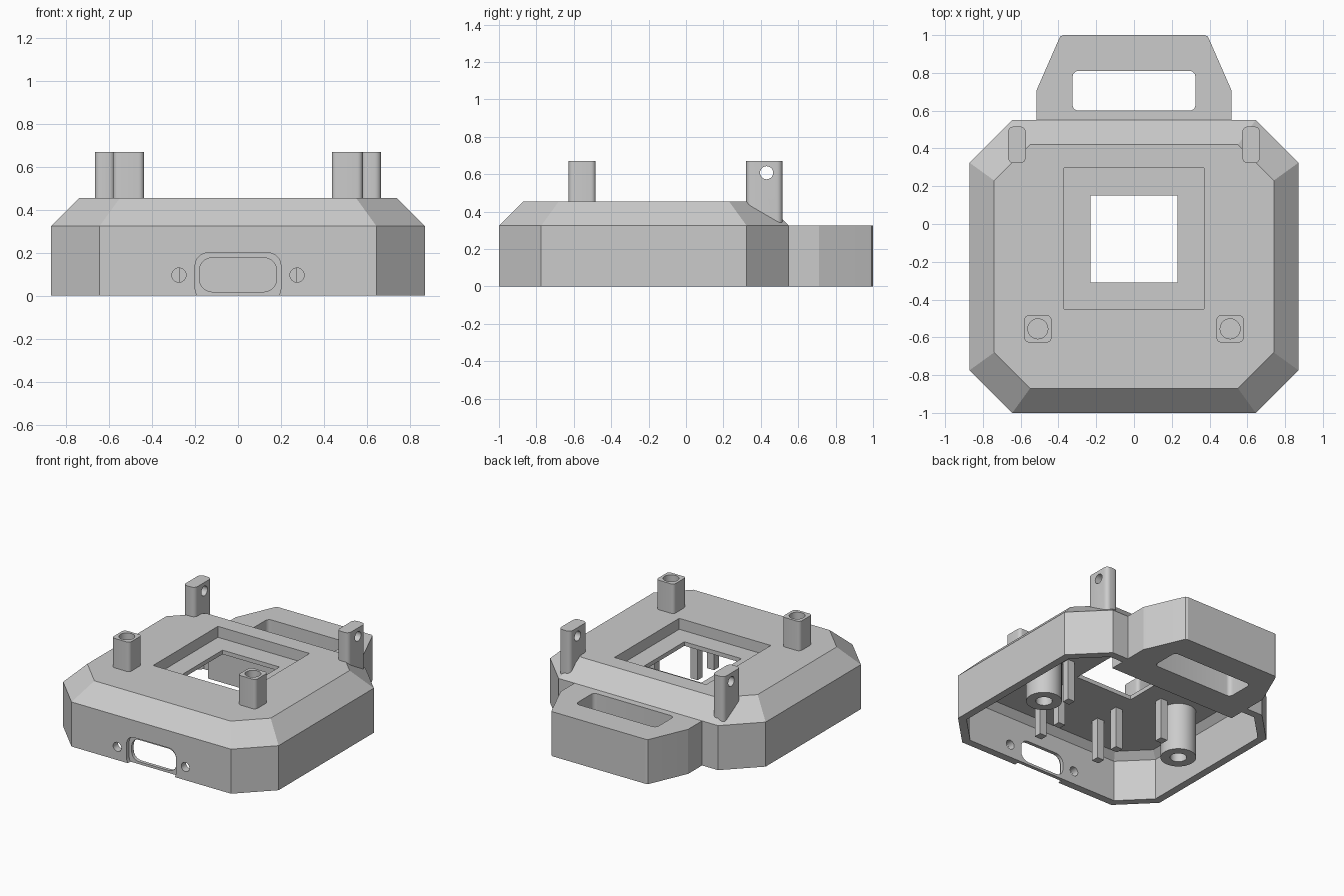
import bpy, bmesh, math

if "Cube" in bpy.data.objects:
    bpy.data.objects.remove(bpy.data.objects["Cube"])

grey = bpy.data.materials.new("plain_grey")
grey.diffuse_color = (0.6, 0.6, 0.6, 1)
grey.use_nodes = True
grey.node_tree.nodes["Principled BSDF"].inputs["Base Color"].default_value = grey.diffuse_color


def loft(name, rings):
    """Closed solid through rings of equal point count."""
    bm = bmesh.new()
    loops = [[bm.verts.new(p) for p in r] for r in rings]
    n = len(loops[0])
    for a, b in zip(loops, loops[1:]):
        for i in range(n):
            j = (i + 1) % n
            bm.faces.new((a[i], a[j], b[j], b[i]))
    bm.faces.new(loops[0][::-1])
    bm.faces.new(loops[-1])
    bmesh.ops.recalc_face_normals(bm, faces=bm.faces)
    me = bpy.data.meshes.new(name)
    bm.to_mesh(me)
    bm.free()
    me.materials.append(grey)
    ob = bpy.data.objects.new(name, me)
    bpy.context.collection.objects.link(ob)
    return ob


def prism(name, pts, lo, hi, axis="z"):
    """Extrude a 2D outline along one axis."""
    put = {"z": lambda u, v, w: (u, v, w),
           "y": lambda u, v, w: (u, w, v),
           "x": lambda u, v, w: (w, u, v)}[axis]
    return loft(name, [[put(u, v, w) for u, v in pts] for w in (lo, hi)])


def octagon(inset, c):
    """Housing outline moved inwards, with corner cut c."""
    hx, y0, y1 = 0.87 - inset, -1.0 + inset, 0.55 - inset
    return [(c - hx, y0), (hx - c, y0), (hx, y0 + c), (hx, y1 - c),
            (hx - c, y1), (c - hx, y1), (-hx, y1 - c), (-hx, y0 + c)]


def stack(name, levels):
    """Solid from (outline, height) pairs."""
    return loft(name, [[(x, y, z) for x, y in o] for o, z in levels])


def rect(u0, u1, v0, v1, r=0.0, seg=5):
    if r == 0:
        return [(u0, v0), (u1, v0), (u1, v1), (u0, v1)]
    pts = []
    for k, (cu, cv) in enumerate([(u1 - r, v1 - r), (u0 + r, v1 - r),
                                  (u0 + r, v0 + r), (u1 - r, v0 + r)]):
        for i in range(seg + 1):
            a = math.pi / 2 * (k + i / seg)
            pts.append((cu + r * math.cos(a), cv + r * math.sin(a)))
    return pts


def circle(u, v, r, n=28):
    return [(u + r * math.cos(2 * math.pi * i / n),
             v + r * math.sin(2 * math.pi * i / n)) for i in range(n)]


def cut(ob, cutters):
    """Subtract the cutters, bake the result and delete them."""
    for c in cutters:
        m = ob.modifiers.new("cut", "BOOLEAN")
        m.operation = "DIFFERENCE"
        m.solver = "EXACT"
        m.object = c
    dg = bpy.context.evaluated_depsgraph_get()
    me = bpy.data.meshes.new_from_object(ob.evaluated_get(dg))
    ob.modifiers.clear()
    ob.data = me
    for c in cutters:
        bpy.data.objects.remove(c)


# Housing: octagonal walls with a sloped shoulder
CEIL = 0.345
wall = octagon(0, 0.226)
housing = stack("housing", [(wall, 0), (wall, 0.325), (octagon(0.13, 0.19), 0.455)])

# Hollow underside with a sloped ceiling edge, top tray, window and port
inner = octagon(0.055, 0.194)
cutters = [
    stack("hollow", [(inner, -0.1), (inner, 0.3), (octagon(0.1, 0.18), CEIL)]),
    prism("tray", rect(-0.37, 0.37, -0.45, 0.297), 0.375, 0.6),
    prism("window", rect(-0.23, 0.23, -0.31, 0.15), 0.2, 0.5),
    prism("port_recess", rect(-0.2, 0.2, -0.025, 0.2, 0.06), -1.1, -0.97, "y"),
    prism("port_hole", rect(-0.18, 0.18, 0.018, 0.177, 0.06), -1.1, -0.9, "y"),
]
for s in (-1, 1):
    cutters.append(prism("screw_hole", circle(s * 0.275, 0.096, 0.033),
                         -1.1, -0.9, "y"))
cut(housing, cutters)

# Thick block behind the handle
prism("handle_mount", [(0.39, 0), (0.51, 0), (0.51, 0.32), (0.39, 0.37)],
      -0.515, 0.515, "x")

# Handle with grip slot
handle = prism("handle", [(-0.515, 0.54), (0.515, 0.54), (0.515, 0.71),
                          (0.397, 0.98), (0.39, 0.993), (0.375, 1.0),
                          (-0.375, 1.0), (-0.39, 0.993), (-0.397, 0.98),
                          (-0.515, 0.71)], 0, 0.325)
cut(handle, [prism("grip_slot", rect(-0.325, 0.325, 0.60, 0.81, 0.03), -0.1, 0.5)])

for s, side in ((-1, "left"), (1, "right")):
    # Front sockets on top
    x = s * 0.509
    socket = prism("front_socket_" + side,
                   rect(x - 0.072, x + 0.072, -0.627, -0.483, 0.025), 0.42, 0.67)
    cut(socket, [prism("bore", circle(x, -0.555, 0.053), 0.5, 0.8)])

    # Rear lugs with cross holes
    x = s * 0.62
    lug = prism("rear_lug_" + side,
                rect(x - 0.047, x + 0.047, 0.322, 0.516, 0.03), 0.33, 0.67)
    cut(lug, [prism("cross_hole", circle(0.431, 0.608, 0.035),
                    x - 0.1, x + 0.1, "x")])

    # Screw columns underneath
    x = s * 0.58
    column = prism("column_" + side, circle(x, -0.235, 0.118, 40), 0, CEIL + 0.02)
    cut(column, [prism("bore", circle(x, -0.235, 0.055), -0.1, 0.25)])

    # Thin square pegs underneath
    for i, (px, py) in enumerate(((0.247, -0.665), (0.247, -0.475), (0.4, -0.195))):
        px *= s
        prism("peg_%s_%d" % (side, i + 1),
              rect(px - 0.028, px + 0.028, py - 0.028, py + 0.028), 0.045, CEIL + 0.02)

# Smooth the rounded surfaces, keep hard edges
bpy.ops.object.select_all(action="DESELECT")
for ob in bpy.context.scene.objects:
    ob.select_set(True)
bpy.context.view_layer.objects.active = housing
bpy.ops.object.shade_smooth_by_angle(angle=math.radians(20))
